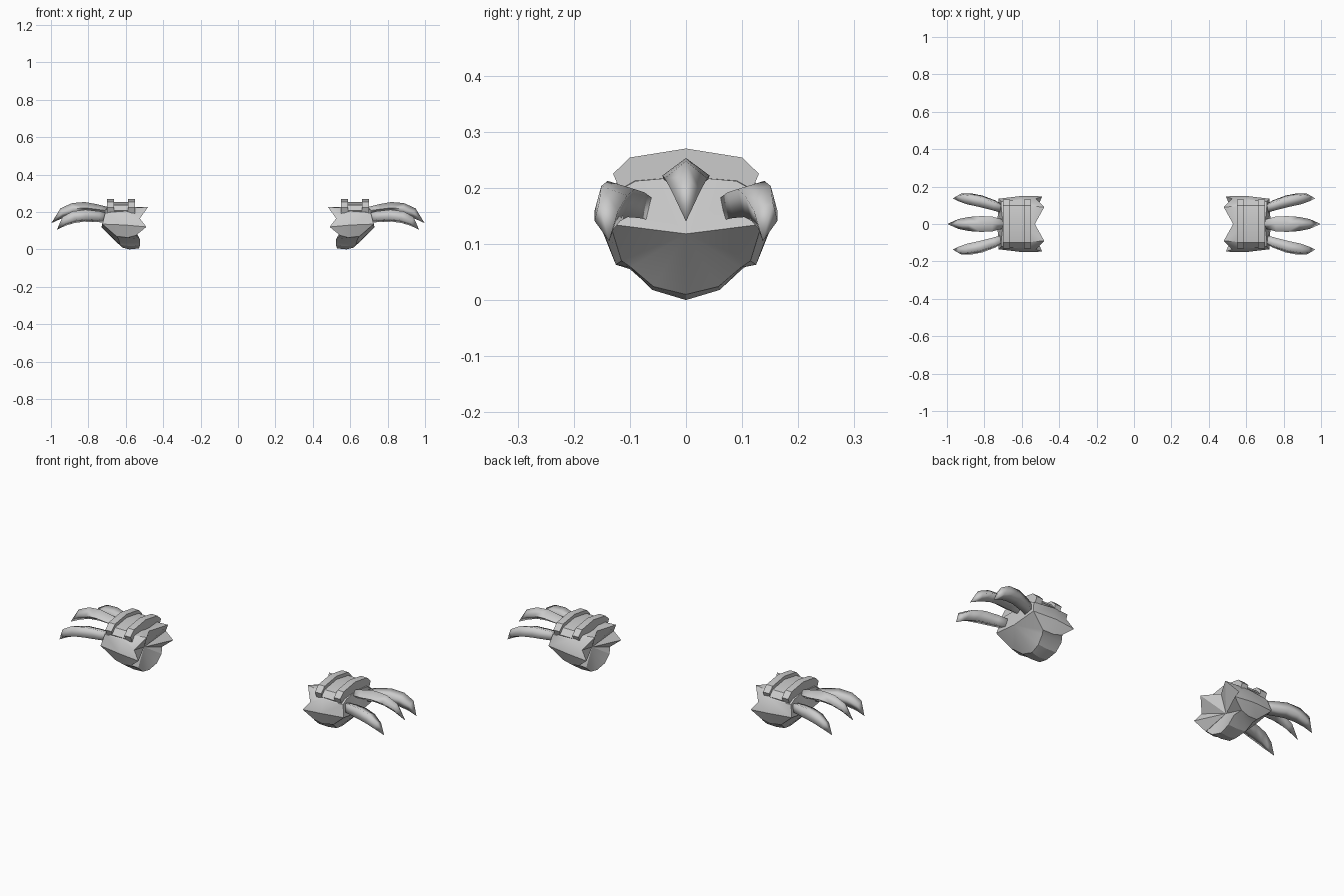
import bpy, bmesh, math
from mathutils import Vector

cube = bpy.data.objects.get("Cube")
if cube:
    bpy.data.objects.remove(cube)

steel = bpy.data.materials.new("plain_grey")
steel.use_nodes = True
GREY = (0.6, 0.6, 0.6, 1)
steel.diffuse_color = GREY
steel.node_tree.nodes["Principled BSDF"].inputs["Base Color"].default_value = GREY


def loft(name, rings, start, end, side, angle):
    """Skin closed rings; each end closes on an apex point, or flat when None."""
    bm = bmesh.new()

    def vert(p):
        return bm.verts.new((p[0] * side, p[1], p[2]))

    loops = [[vert(p) for p in ring] for ring in rings]
    n = len(loops[0])
    for a, b in zip(loops, loops[1:]):
        for i in range(n):
            j = (i + 1) % n
            bm.faces.new((a[i], a[j], b[j], b[i]))
    for loop, apex in ((loops[0], start), (loops[-1], end)):
        if apex is None:
            bm.faces.new(loop)
        else:
            tip = vert(apex)
            for i in range(n):
                bm.faces.new((loop[i], loop[(i + 1) % n], tip))
    bmesh.ops.recalc_face_normals(bm, faces=bm.faces)
    mesh = bpy.data.meshes.new(name)
    bm.to_mesh(mesh)
    bm.free()
    mesh.materials.append(steel)
    obj = bpy.data.objects.new(name, mesh)
    bpy.context.collection.objects.link(obj)
    bpy.ops.object.select_all(action='DESELECT')
    obj.select_set(True)
    bpy.context.view_layer.objects.active = obj
    bpy.ops.object.shade_smooth_by_angle(angle=math.radians(angle))
    return obj


def mirrored(half):
    """Close a half ring, running top to bottom, across y = 0."""
    return half + [(x, -y, z) for x, y, z in half[-2:0:-1]]


def plate(name, x0, x1, drop, inset, side):
    """Arched strip of the knuckle guard."""
    outline = [(0, .27 - drop), (.10, .254 - drop), (.13 - inset, .225 - drop),
               (.115 - inset, .19), (0, .20)]
    rings = [mirrored([(x, y, z) for y, z in outline]) for x in (x0, x1)]
    loft(name, rings, None, None, side, 20)


def claw(name, path, tip, tilt, side):
    """Curved diamond-section blade; path holds x, y, z, half width, half height."""
    rings = []
    for i, (x, y, z, w, h) in enumerate(path):
        a, b = path[max(i - 1, 0)], path[min(i + 1, len(path) - 1)]
        along = Vector((b[0] - a[0], b[1] - a[1], b[2] - a[2])).normalized()
        across = Vector((0, math.cos(tilt), math.sin(tilt)))
        across = (across - along * across.dot(along)).normalized()
        up = along.cross(across)
        c = Vector((x, y, z))
        rings.append([c + up * h, c + across * w, c - up * h, c - across * w])
    loft(name, rings, None, tip, side, 100)


# Half sections of the shell: jagged cuff, middle, knuckle end
cuff = [(.53, 0, .215), (.48, .09, .227), (.525, .135, .165), (.49, .148, .12),
        (.545, .13, .075), (.525, .10, .055), (.525, .06, .02), (.53, 0, .005)]
middle = [(.60, 0, .225), (.60, .10, .218), (.60, .132, .20), (.60, .15, .13),
          (.59, .125, .063), (.585, .10, .058), (.58, .06, .018), (.58, 0, 0)]
knuckle = [(.70, 0, .22), (.71, .09, .212), (.71, .12, .195), (.725, .135, .135),
           (.65, .115, .07), (.64, .098, .058), (.63, .058, .024), (.62, 0, .01)]

side_path = [(.69, .075, .165, .024, .028), (.75, .10, .175, .032, .034),
             (.82, .122, .18, .036, .037), (.88, .134, .172, .034, .036),
             (.93, .142, .15, .024, .028)]
mid_path = [(.69, 0, .205, .022, .02), (.76, 0, .215, .04, .027),
            (.82, 0, .222, .042, .031), (.88, 0, .217, .038, .031),
            (.94, 0, .195, .026, .026)]

for label, s in (("left", 1), ("right", -1)):
    loft(label + "_gauntlet_shell", [mirrored(r) for r in (cuff, middle, knuckle)],
         (.56, 0, .12), (.73, 0, .118), s, 28)

    # Knuckle guard: two raised rails around a sunken slot
    plate(label + "_guard_inner_rail", .55, .587, 0, 0, s)
    plate(label + "_guard_slot", .587, .663, .018, .004, s)
    plate(label + "_guard_outer_rail", .663, .70, 0, 0, s)

    # Claws: one straight, two splayed
    claw(label + "_middle_claw", mid_path, (.998, 0, .14), 0, s)
    for where, f in (("front", -1), ("back", 1)):
        path = [(x, y * f, z, w, h) for x, y, z, w, h in side_path]
        claw(f"{label}_{where}_claw", path, (.968, .137 * f, .105), -.5 * f, s)
